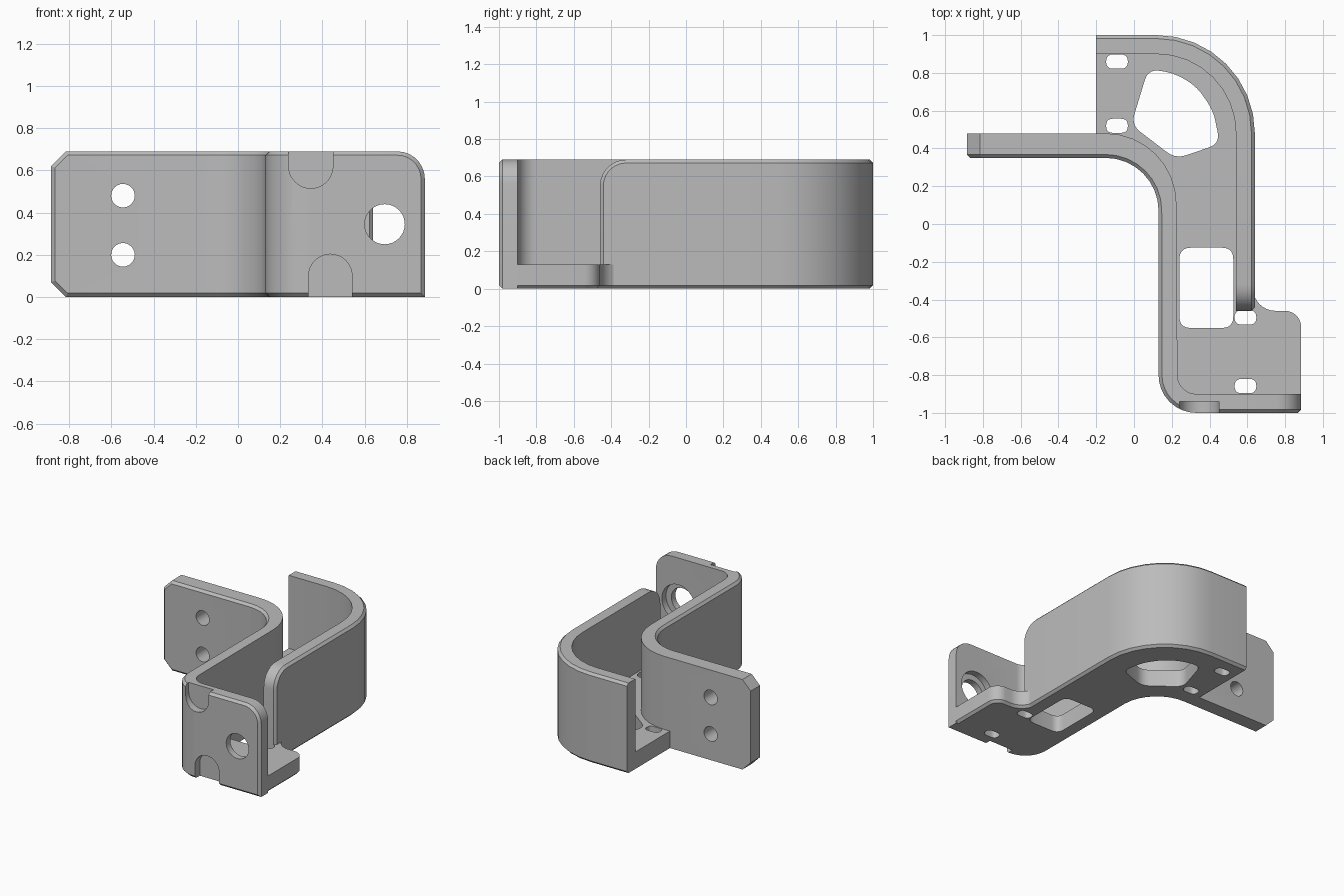
import bpy, bmesh
from math import cos, sin, radians
from mathutils import Vector as V

if "Cube" in bpy.data.objects:
    bpy.data.objects.remove(bpy.data.objects["Cube"])

H, C, FLOOR = 0.69, 0.018, 0.13      # wall height, chamfer, floor thickness

grey = bpy.data.materials.new("plain grey")
grey.use_nodes = True
grey.diffuse_color = (0.5, 0.5, 0.5, 1)
grey.node_tree.nodes["Principled BSDF"].inputs["Base Color"].default_value = (0.5, 0.5, 0.5, 1)


def arc(cx, cy, r, a0, a1, n=8):
    angles = [radians(a0 + (a1 - a0) * k / n) for k in range(n + 1)]
    return [V((cx + r * cos(a), cy + r * sin(a))) for a in angles]


def rounded(points, r, n=5):
    """Round every corner of a closed outline."""
    out = []
    pts = [V(p) for p in points]
    for k, p in enumerate(pts):
        a, b = pts[k - 1] - p, pts[(k + 1) % len(pts)] - p
        p0 = p + a.normalized() * min(r, a.length * 0.49)
        p1 = p + b.normalized() * min(r, b.length * 0.49)
        for j in range(n + 1):
            t = j / n
            out.append(p0 * (1 - t) ** 2 + p * 2 * t * (1 - t) + p1 * t * t)
    return out


def box(cx, cy, w, h, r):
    w, h = w / 2, h / 2
    return rounded([(cx - w, cy - h), (cx + w, cy - h), (cx + w, cy + h), (cx - w, cy + h)], r)


def add_object(name, bm):
    bmesh.ops.recalc_face_normals(bm, faces=bm.faces)
    mesh = bpy.data.meshes.new(name)
    bm.to_mesh(mesh)
    bm.free()
    mesh.materials.append(grey)
    obj = bpy.data.objects.new(name, mesh)
    bpy.context.collection.objects.link(obj)
    return obj


def prism(outline, lo, hi, axis="z"):
    """Extrude an outline along z, or an x-z outline along y."""
    bm = bmesh.new()
    place = (lambda p, d: (p[0], p[1], d)) if axis == "z" else (lambda p, d: (p[0], d, p[1]))
    face = bm.faces.new([bm.verts.new(place(p, lo)) for p in outline])
    moved = bmesh.ops.extrude_face_region(bm, geom=[face])["geom"]
    step = V(place((0, 0), hi - lo))
    bmesh.ops.translate(bm, vec=step, verts=[g for g in moved if isinstance(g, bmesh.types.BMVert)])
    return bm


def cut(obj, *shape):
    cutter = add_object("cutter", prism(*shape))
    cutter.hide_render = True
    mod = obj.modifiers.new("cut", "BOOLEAN")
    mod.operation, mod.solver, mod.object = "DIFFERENCE", "EXACT", cutter
    bpy.context.view_layer.objects.active = obj
    bpy.ops.object.modifier_apply(modifier=mod.name)
    bpy.data.objects.remove(cutter)


def station(outer, inner, top=H, bottom=0, shift=(0, 0), dt=C, db=C):
    """One wall section; its outer edge is inset by shift, dt and db."""
    return V(outer), V(inner), top, bottom, V(shift), dt, db


def wall(name, stations):
    bm = bmesh.new()
    rings = []
    for o, i, top, bottom, shift, dt, db in stations:
        mid, face = o + (i - o).normalized() * C, o + shift
        section = [(face, bottom + db), (face, top - dt), (mid, top),
                   (i, top), (i, bottom), (mid, bottom)]
        rings.append([bm.verts.new((p.x, p.y, z)) for p, z in section])
    for a, b in zip(rings, rings[1:]):
        for k in range(6):
            j = (k + 1) % 6
            bm.faces.new((a[k], a[j], b[j], b[k]))
    for r in (rings[0], rings[-1]):
        bm.faces.new((r[0], r[1], r[2], r[5]))
        bm.faces.new((r[2], r[3], r[4], r[5]))
    return add_object(name, bm)


def end_corner(outer, inner, way, r, n=7):
    """Rounded top corner at the free end of a wall, running along way."""
    result = []
    for k in range(n + 1):
        a = radians(90 - 90 * k / n)
        step = V(way) * r * cos(a)
        result.append(station(V(outer) + step, V(inner) + step, H - r + r * sin(a), 0,
                              -V(way) * C * cos(a), C * sin(a)))
    return result


# Mounting flange, curved wall and front plate as one bent strip
strip = [station((-0.885, 0.35), (-0.885, 0.48), H - 0.07, 0.07, (C, 0), 0.4 * C, 0.4 * C),
         station((-0.815, 0.35), (-0.815, 0.48), shift=(0.4 * C, 0))]
bend = zip(arc(-0.15, 0.07, 0.28, 90, 0), arc(-0.15, 0.105, 0.375, 90, 0))
strip += [station(o, i) for o, i in bend]
bend = zip(arc(0.33, -0.8, 0.2, 180, 270), arc(0.33, -0.8, 0.1, 180, 270))
strip += [station(o, i) for o, i in bend]
strip += end_corner((0.755, -1), (0.755, -0.9), (1, 0), 0.13)
bent_wall = wall("bent_wall", strip)

# Flange holes, plate hole with counterbore, and the two shallow notches
for z in (0.2, 0.48):
    cut(bent_wall, arc(-0.545, z, 0.056, 0, 345, 23), 0.2, 0.6, "y")
cut(bent_wall, arc(0.695, 0.345, 0.095, 0, 348.75, 31), -1.1, -0.8, "y")
cut(bent_wall, arc(0.695, 0.345, 0.14, 0, 348.75, 31), -0.95, -0.8, "y")
cut(bent_wall, arc(0.345, 0.62, 0.105, 180, 360, 16) + [(0.45, 0.8), (0.24, 0.8)], -1.1, -0.94, "y")
cut(bent_wall, arc(0.4375, 0.1, 0.103, 0, 180, 16) + [(0.3345, -0.1), (0.5405, -0.1)], -1.1, -0.94, "y")

# Outer curved wall
bend = zip(arc(0.12, 0.48, 0.52, 90, 0), arc(0.12, 0.48, 0.42, 90, 0))
shell = [station((-0.2, 1), (-0.2, 0.9))] + [station(o, i) for o, i in bend]
shell += end_corner((0.64, -0.32), (0.54, -0.32), (0, -1), 0.14)
wall("outer_wall", shell)

# Floor with its side tab
outline = [V((-0.2, 0.94))] + arc(0.12, 0.48, 0.46, 90, 0)
outline += [V((0.58, -0.33)), V((0.63, -0.33))]
outline += arc(0.75, -0.34, 0.12, 180, 270) + arc(0.8, -0.545, 0.085, 90, 0)
outline += [V((0.885, -0.92))] + arc(0.33, -0.8, 0.12, 270, 180)
outline += arc(-0.15, 0.07, 0.33, 0, 90) + [V((-0.2, 0.4))]
bm = prism(outline, 0, FLOOR)
rim = [e for e in bm.edges if all(v.co.z < 0.001 and v.co.x > 0.629 for v in e.verts)]
bmesh.ops.bevel(bm, geom=rim, offset=C, segments=1, affect="EDGES")
floor = add_object("floor", bm)

# Floor openings: four slots, a window and a rounded wedge
for x, y in ((-0.09, 0.86), (-0.09, 0.52), (0.59, -0.495), (0.59, -0.858)):
    cut(floor, box(x, y, 0.115, 0.075, 0.036), -0.1, 0.3)
cut(floor, box(0.383, -0.338, 0.285, 0.425, 0.06), -0.1, 0.3)
wedge = [(0.075, 0.82), (0.21, 0.8), (0.33, 0.73), (0.42, 0.6), (0.455, 0.425), (0.22, 0.345), (-0.015, 0.525)]
cut(floor, rounded(wedge, 0.06), -0.1, 0.3)

for obj in bpy.context.collection.objects:
    obj.select_set(obj.type == "MESH")
bpy.ops.object.shade_smooth_by_angle(angle=radians(30))
